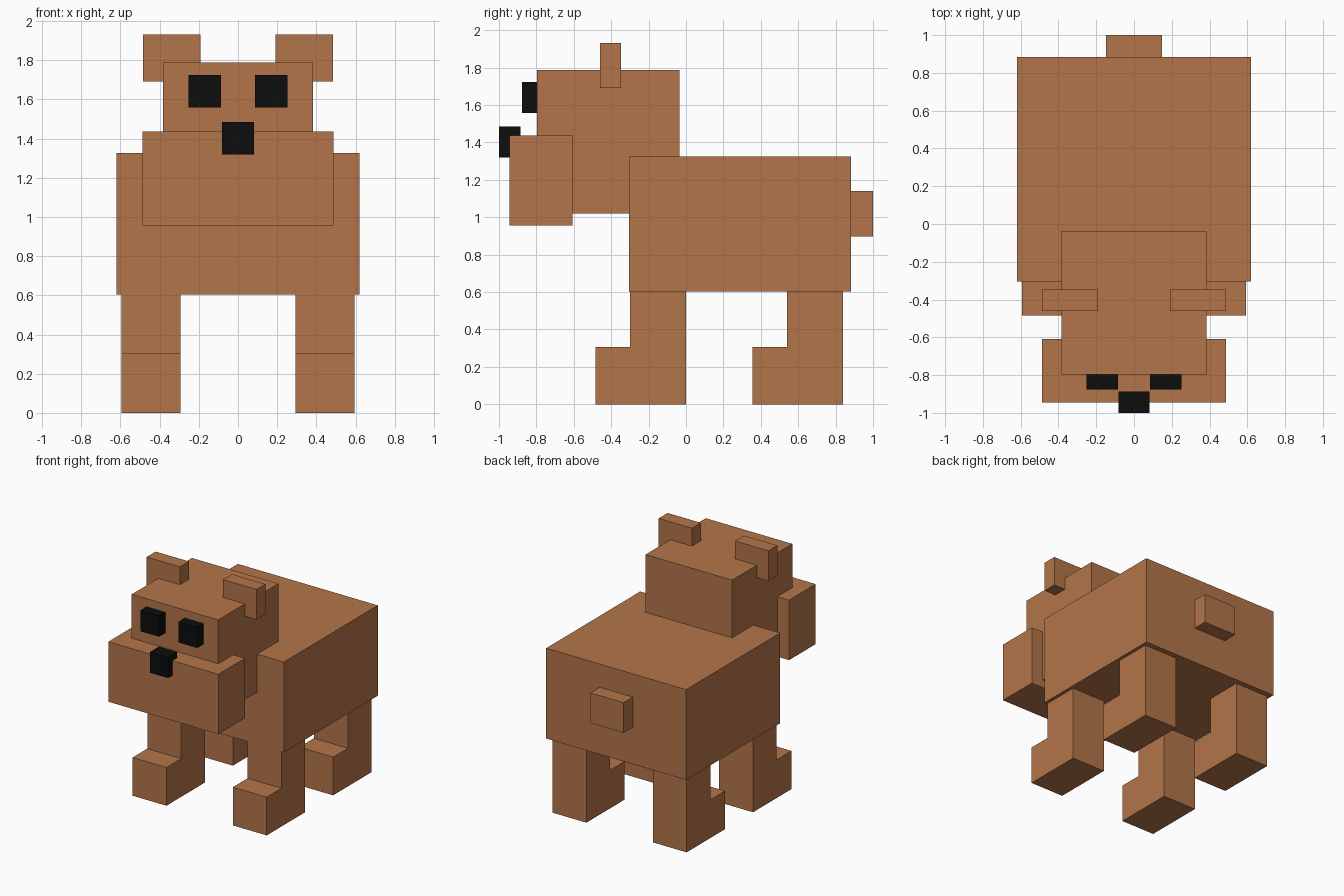
import bpy
import bmesh
from mathutils import Vector

if "Cube" in bpy.data.objects:
    bpy.data.objects.remove(bpy.data.objects["Cube"])


def material(name, rgb):
    m = bpy.data.materials.new(name)
    m.diffuse_color = (*rgb, 1.0)
    m.use_nodes = True
    m.node_tree.nodes["Principled BSDF"].inputs["Base Color"].default_value = m.diffuse_color
    return m


BROWN = material("brown fur", (0.455, 0.178, 0.067))
BLACK = material("black", (0.004, 0.004, 0.004))


def box(name, x, y, z, mat=BROWN):
    """Axis-aligned box from (min, max) ranges."""
    bm = bmesh.new()
    bmesh.ops.create_cube(bm, size=1.0)
    for v in bm.verts:
        v.co = Vector([(a + b) / 2 + c * (b - a) for (a, b), c in zip((x, y, z), v.co)])
    mesh = bpy.data.meshes.new(name)
    bm.to_mesh(mesh)
    bm.free()
    mesh.materials.append(mat)
    obj = bpy.data.objects.new(name, mesh)
    bpy.context.collection.objects.link(obj)
    return obj


def pair(name, x, y, z, mat=BROWN):
    """The same box on both sides of the animal."""
    box(name + "_right", x, y, z, mat)
    box(name + "_left", (-x[1], -x[0]), y, z, mat)


# Body and tail
box("body", (-0.62, 0.62), (-0.305, 0.883), (0.603, 1.326))
box("tail", (-0.147, 0.147), (0.87, 1.0), (0.898, 1.14))

# Head, muzzle and nose
box("head", (-0.383, 0.383), (-0.797, -0.036), (1.021, 1.788))
box("muzzle", (-0.487, 0.487), (-0.945, -0.608), (0.957, 1.437))
box("nose", (-0.081, 0.081), (-1.0, -0.886), (1.319, 1.484), BLACK)

# Eyes and ears
pair("eye", (0.086, 0.252), (-0.876, -0.765), (1.558, 1.724), BLACK)
pair("ear", (0.191, 0.486), (-0.461, -0.348), (1.69, 1.931))

# Legs with feet reaching forward
for name, back in (("front", 0.0), ("back", 0.84)):
    pair(name + "_leg", (0.294, 0.594), (back - 0.299, back), (0.306, 0.61))
    pair(name + "_foot", (0.294, 0.594), (back - 0.485, back), (0.0, 0.306))
